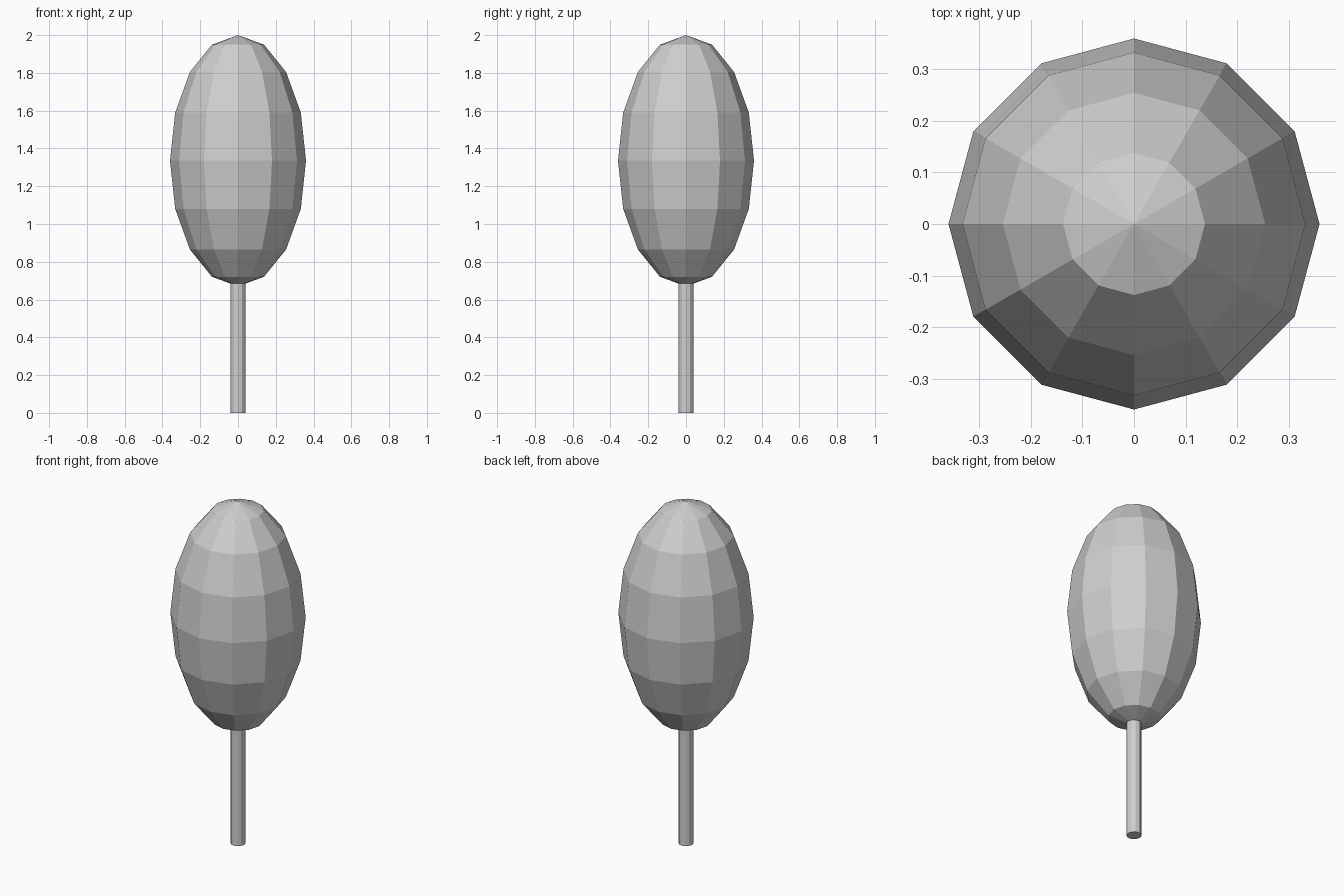
import bpy

# Remove the default cube only
cube = bpy.data.objects.get("Cube")
if cube:
    bpy.data.objects.remove(cube, do_unlink=True)

SIDES = 12
CROWN_RADIUS = 0.36
CROWN_HALF_HEIGHT = 0.665
CROWN_CENTRE = 2 - CROWN_HALF_HEIGHT
TRUNK_RADIUS = 0.04
TRUNK_TOP = 0.72


def flat_material(name, colour):
    mat = bpy.data.materials.new(name)
    mat.use_nodes = True
    mat.diffuse_color = colour
    mat.node_tree.nodes["Principled BSDF"].inputs["Base Color"].default_value = colour
    return mat


def finish(name, mat):
    obj = bpy.context.object
    obj.name = obj.data.name = name
    obj.data.materials.append(mat)
    bpy.ops.object.shade_flat()
    return obj


grey = flat_material("plain grey", (0.62, 0.62, 0.62, 1))

# Crown: faceted sphere stretched into an upright egg
bpy.ops.mesh.primitive_uv_sphere_add(segments=SIDES, ring_count=8, radius=1,
                                     location=(0, 0, CROWN_CENTRE))
crown = finish("crown", grey)
crown.scale = (CROWN_RADIUS, CROWN_RADIUS, CROWN_HALF_HEIGHT)
bpy.ops.object.transform_apply(location=False, rotation=False, scale=True)

# Trunk: slim post reaching just inside the crown
bpy.ops.mesh.primitive_cylinder_add(vertices=SIDES, radius=TRUNK_RADIUS,
                                    depth=TRUNK_TOP, location=(0, 0, TRUNK_TOP / 2))
finish("trunk", grey)
